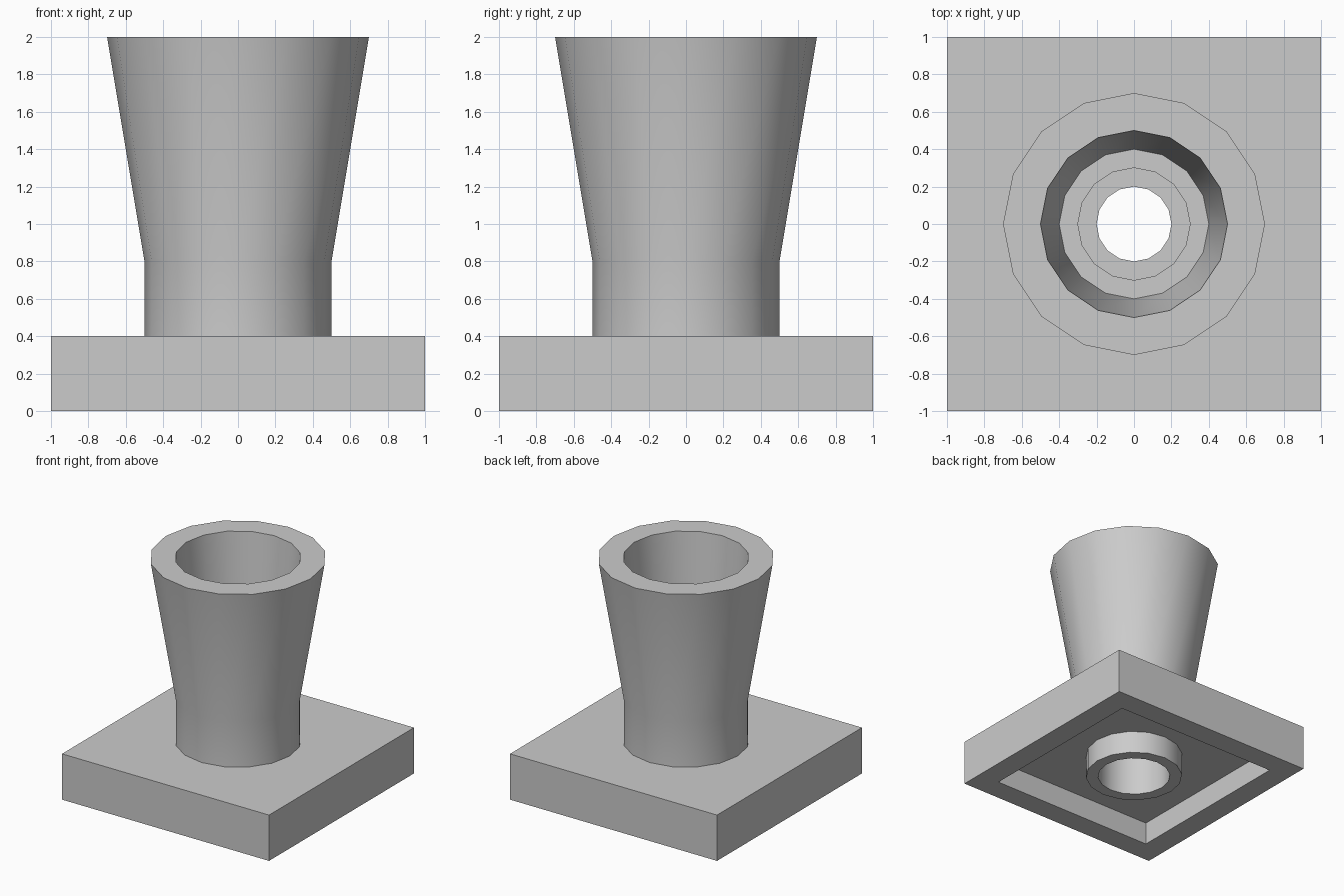
import bpy
import bmesh
from math import cos, sin, pi, radians

cube = bpy.data.objects.get("Cube")
if cube:
    bpy.data.objects.remove(cube, do_unlink=True)

SIDES = 16

grey = bpy.data.materials.new("plain grey")
grey.use_nodes = True
grey.diffuse_color = (0.6, 0.6, 0.6, 1)
grey.node_tree.nodes["Principled BSDF"].inputs["Base Color"].default_value = grey.diffuse_color

bm = bmesh.new()


def closed_ring(points):
    verts = [bm.verts.new(p) for p in points]
    for a, b in zip(verts, verts[1:] + verts[:1]):
        bm.edges.new((a, b))
    return verts


def circle(r, z):
    return closed_ring([(r * cos(2 * pi * i / SIDES), r * sin(2 * pi * i / SIDES), z)
                        for i in range(SIDES)])


def square(h, z):
    return closed_ring([(-h, -h, z), (h, -h, z), (h, h, z), (-h, h, z)])


def skin(rings):
    """Join neighbouring rings of equal size with quads."""
    for low, high in zip(rings, rings[1:]):
        n = len(low)
        for i in range(n):
            j = (i + 1) % n
            bm.faces.new((low[i], low[j], high[j], high[i]))


def plate(outer, inner):
    """Fill the flat area between a square and a round hole."""
    edges = [bm.edges.get((a, b)) for ring in (outer, inner)
             for a, b in zip(ring, ring[1:] + ring[:1])]
    bmesh.ops.triangle_fill(bm, edges=edges, use_beauty=True, use_dissolve=False)


# Flared tube: outside wall, rim, stepped bore, lower collar
tube_profile = [(0.5, 0.4), (0.5, 0.8), (0.7, 2), (0.5, 2),
                (0.4, 0.8), (0.3, 0.8), (0.3, 0.6), (0.2, 0.6),
                (0.2, 0.4), (0.3, 0.4), (0.3, 0), (0.4, 0), (0.4, 0.2)]
tube = [circle(r, z) for r, z in tube_profile]
skin(tube)

# Square base with a recess underneath
base = [square(h, z) for h, z in [(1, 0.4), (1, 0), (0.8, 0), (0.8, 0.2)]]
skin(base)

# Base top around the tube, and recess ceiling around the collar
plate(base[0], tube[0])
plate(base[-1], tube[-1])

bmesh.ops.recalc_face_normals(bm, faces=bm.faces)
mesh = bpy.data.meshes.new("flared_tube_on_base")
bm.to_mesh(mesh)
bm.free()
mesh.materials.append(grey)
obj = bpy.data.objects.new("flared_tube_on_base", mesh)
bpy.context.collection.objects.link(obj)

bpy.ops.object.select_all(action='DESELECT')
obj.select_set(True)
bpy.context.view_layer.objects.active = obj
bpy.ops.object.shade_smooth_by_angle(angle=radians(30))
